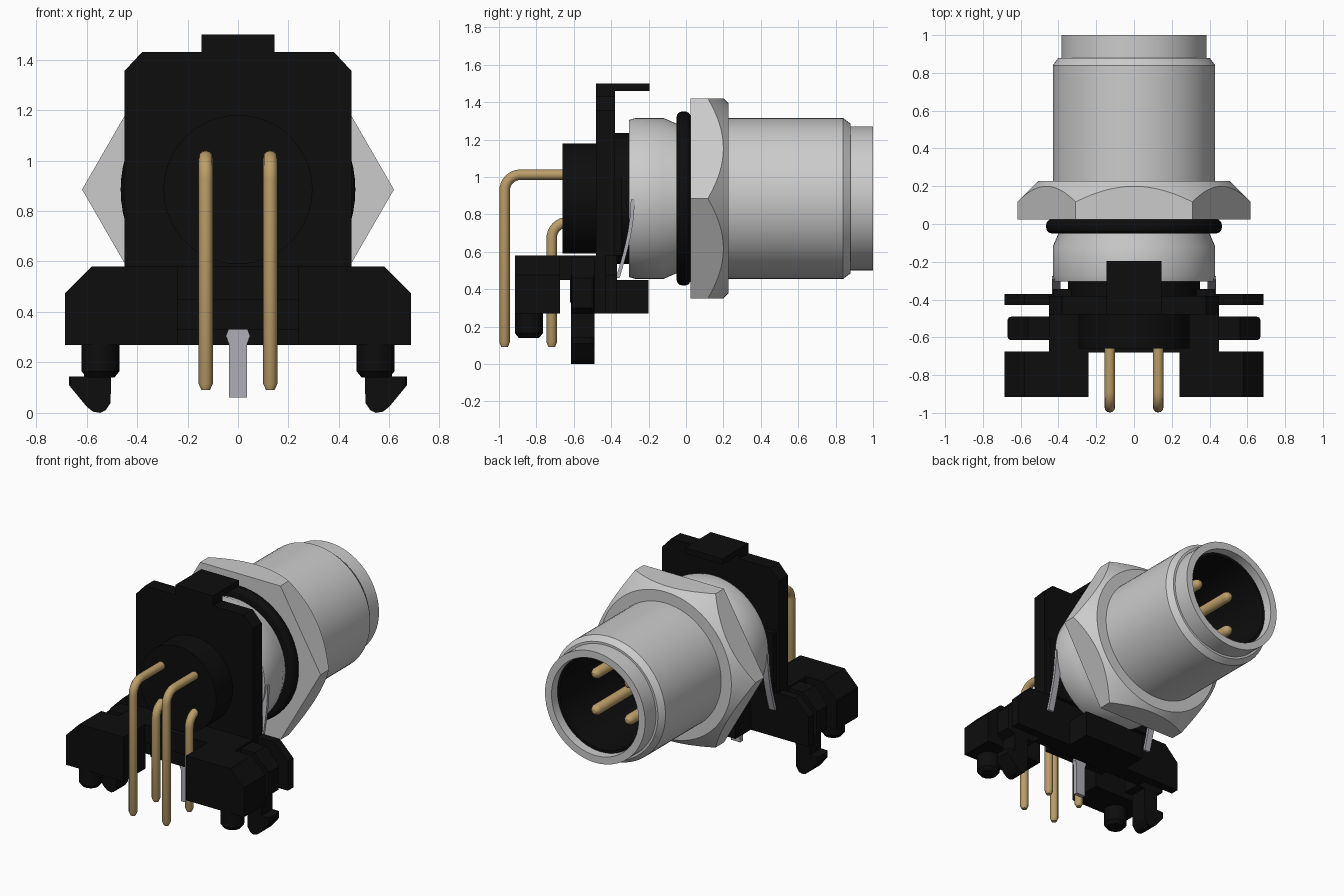
import bpy, bmesh, math
from mathutils import Vector, Matrix

if "Cube" in bpy.data.objects:
    bpy.data.objects.remove(bpy.data.objects["Cube"])

AXIS_Z = 0.885  # height of the connector axis


def material(name, rgb):
    m = bpy.data.materials.new(name)
    m.diffuse_color = (*rgb, 1)
    m.use_nodes = True
    m.node_tree.nodes["Principled BSDF"].inputs["Base Color"].default_value = m.diffuse_color
    return m


BLACK = material("black plastic", (0.004, 0.004, 0.004))
METAL = material("nickel metal", (0.6, 0.6, 0.6))
STEEL = material("grey steel", (0.42, 0.42, 0.46))
GOLD = material("gold contact", (0.50, 0.34, 0.14))


def finish(name, bm, mat, smooth=None):
    bmesh.ops.recalc_face_normals(bm, faces=bm.faces)
    me = bpy.data.meshes.new(name)
    bm.to_mesh(me)
    bm.free()
    ob = bpy.data.objects.new(name, me)
    bpy.context.collection.objects.link(ob)
    me.materials.append(mat)
    if smooth:
        select(ob)
        bpy.ops.object.shade_smooth_by_angle(angle=math.radians(smooth))
    return ob


def select(ob):
    bpy.ops.object.select_all(action='DESELECT')
    ob.select_set(True)
    bpy.context.view_layer.objects.active = ob


def lathe(name, profile, mat, cx=0, cz=AXIS_Z, n=64, closed=True):
    """Revolve (y, r) points about an axis along y."""
    bm = bmesh.new()
    vs = [bm.verts.new((cx, y, cz + r)) for y, r in profile]
    count = len(vs) if closed else len(vs) - 1
    es = [bm.edges.new((vs[i], vs[(i + 1) % len(vs)])) for i in range(count)]
    bmesh.ops.spin(bm, geom=vs + es, cent=(cx, 0, cz), axis=(0, 1, 0),
                   angle=math.tau, steps=n)
    bmesh.ops.remove_doubles(bm, verts=bm.verts, dist=1e-5)
    return finish(name, bm, mat, 28)


def prism(name, pts, y0, y1, mat=BLACK, side=1):
    """Extrude an (x, z) outline from y0 to y1."""
    bm = bmesh.new()
    f = bm.faces.new([bm.verts.new((side * x, y0, z)) for x, z in pts])
    r = bmesh.ops.extrude_face_region(bm, geom=[f])
    bmesh.ops.translate(bm, vec=(0, y1 - y0, 0),
                        verts=[v for v in r["geom"] if isinstance(v, bmesh.types.BMVert)])
    return finish(name, bm, mat)


def box(name, x0, x1, y0, y1, z0, z1, mat=BLACK, side=1):
    return prism(name, [(x0, z0), (x1, z0), (x1, z1), (x0, z1)], y0, y1, mat, side)


# Threaded shell: front barrel and rear collar
lathe("shell", [(-0.305, 0.33), (-0.305, 0.42), (-0.27, 0.43), (-0.12, 0.43),
                (-0.05, 0.40), (0.03, 0.40), (0.03, 0.43), (0.84, 0.43), (0.88, 0.40),
                (0.88, 0.385), (1.0, 0.385), (1.0, 0.335), (0.93, 0.335), (0.93, 0.33)], METAL)

# Hex nut, chamfered by intersection with a cone
hexagon = [(0.618 * math.cos(i * math.pi / 3), AXIS_Z + 0.618 * math.sin(i * math.pi / 3))
           for i in range(6)]
nut = prism("hex_nut", hexagon, 0.025, 0.227, METAL)
cone = lathe("nut_cutter", [(0, 0), (0, 0.72), (0.015, 0.72), (0.3, 0.435), (0.3, 0)],
             METAL, n=96, closed=False)
cone.hide_render = True
mod = nut.modifiers.new("chamfer", 'BOOLEAN')
mod.operation, mod.object, mod.solver = 'INTERSECT', cone, 'EXACT'
select(nut)
bpy.ops.object.modifier_apply(modifier="chamfer")
bpy.data.objects.remove(cone)
bpy.ops.object.shade_smooth_by_angle(angle=math.radians(20))

# Seal ring with rounded edges
ring = [(-0.05, 0.39), (-0.05, 0.435)]
ring += [(-0.02 - 0.03 * math.cos(a), 0.435 + 0.03 * math.sin(a))
         for a in (math.pi / 8 * k for k in range(1, 5))]
ring += [(-0.005 + 0.03 * math.sin(a), 0.435 + 0.03 * math.cos(a))
         for a in (math.pi / 8 * k for k in range(5))]
lathe("seal_ring", ring + [(0.025, 0.39)], BLACK)

# Insulator: rear drum, collar disc and open front cup
lathe("insulator", [(-0.66, 0), (-0.66, 0.295), (-0.45, 0.295), (-0.45, 0.35),
                    (-0.30, 0.35), (-0.30, 0.332), (0.94, 0.332), (0.94, 0.315),
                    (0.30, 0.315), (0.30, 0)], BLACK, closed=False)

# Upright back plate with top hook
prism("back_plate", [(-0.45, 0.45), (0.45, 0.45), (0.45, 1.355), (0.38, 1.43),
                     (-0.38, 1.43), (-0.45, 1.355)], -0.48, -0.38)
box("hook_stem", -0.145, 0.145, -0.48, -0.38, 1.42, 1.5)
box("hook_lip", -0.145, 0.145, -0.38, -0.195, 1.46, 1.5)
box("collar_support", -0.43, 0.43, -0.38, -0.345, 0.58, 1.0)

# Base body
box("base_bridge", -0.45, 0.45, -0.68, -0.37, 0.45, 0.58)
box("base_web", -0.45, 0.45, -0.49, -0.37, 0.27, 0.45)
box("base_core", -0.24, 0.24, -0.62, -0.49, 0.33, 0.45)
box("base_rear_ledge", -0.24, 0.24, -0.37, -0.2, 0.27, 0.45)

wing = [(0.24, 0.27), (0.685, 0.27), (0.685, 0.475), (0.58, 0.58), (0.24, 0.58)]
latch = [(0.44, 0.27), (0.50, 0.27), (0.505, 0.04), (0.525, 0.01), (0.545, 0.0),
         (0.575, 0.005), (0.60, 0.025), (0.67, 0.11), (0.67, 0.145), (0.61, 0.145),
         (0.61, 0.27), (0.665, 0.30), (0.665, 0.46), (0.56, 0.57), (0.44, 0.57)]
for side, tag in ((1, "right"), (-1, "left")):
    prism("foot_block_" + tag, wing, -0.915, -0.675, side=side)
    prism("side_wing_" + tag, wing, -0.43, -0.37, side=side)
    # Snap latch, its upright outer edges softened
    lt = prism("snap_latch_" + tag, latch, -0.615, -0.49, side=side)
    bm = bmesh.new()
    bm.from_mesh(lt.data)
    outer = [e for e in bm.edges if all(abs(v.co.x) > 0.66 for v in e.verts)
             and abs(e.verts[0].co.y - e.verts[1].co.y) < 0.01]
    bmesh.ops.bevel(bm, geom=outer, offset=0.02, segments=2, affect='EDGES', profile=0.5)
    bm.to_mesh(lt.data)
    bm.free()
    # Round locating post with chamfered end
    bm = bmesh.new()
    for r1, r2, z0, z1 in ((0.075, 0.075, 0.165, 0.28), (0.055, 0.075, 0.14, 0.165)):
        bmesh.ops.create_cone(bm, cap_ends=True, segments=32, radius1=r1, radius2=r2,
                              depth=z1 - z0,
                              matrix=Matrix.Translation((side * 0.545, -0.84, (z0 + z1) / 2)))
    finish("locating_post_" + tag, bm, BLACK, 30)

    # Curved spring arm of the shield contact
    bm = bmesh.new()
    rows = []
    for k in range(9):
        t = k / 8
        y, z = -0.375 + 0.08 * math.sin(t * math.pi / 2), 0.46 + 0.42 * t
        rows.append([bm.verts.new((side * x, y + dy, z))
                     for x, dy in ((0.39, 0), (0.435, 0), (0.435, 0.02), (0.39, 0.02))])
    for a, b in zip(rows, rows[1:]):
        for i in range(4):
            bm.faces.new((a[i], a[(i + 1) % 4], b[(i + 1) % 4], b[i]))
    bm.faces.new(rows[0])
    bm.faces.new(rows[-1])
    finish("shield_spring_" + tag, bm, STEEL)

# Shield solder tail
prism("shield_tail", [(-0.035, 0.06), (0.035, 0.06), (0.035, 0.27), (0.048, 0.305),
                      (0.035, 0.34), (-0.035, 0.34), (-0.048, 0.305), (-0.035, 0.27)],
      -0.575, -0.545, STEEL)


def bent_pin(name, x, z, y):
    """Solder pin: horizontal, rounded bend, then down to a tapered tip."""
    r = 0.085
    pts = [(x, -0.55, z)]
    pts += [(x, y + r - r * math.sin(a), z - r + r * math.cos(a))
            for a in (math.pi / 16 * k for k in range(9))]
    pts += [(x, y, 0.115), (x, y, 0.09)]
    cu = bpy.data.curves.new(name, 'CURVE')
    cu.dimensions = '3D'
    cu.bevel_depth, cu.bevel_resolution, cu.use_fill_caps = 0.028, 4, True
    sp = cu.splines.new('POLY')
    sp.points.add(len(pts) - 1)
    for p, co in zip(sp.points, pts):
        p.co = (*co, 1)
    sp.points[-1].radius = 0.6
    ob = bpy.data.objects.new(name, cu)
    bpy.context.collection.objects.link(ob)
    cu.materials.append(GOLD)
    select(ob)
    bpy.ops.object.convert(target='MESH')
    bpy.ops.object.shade_smooth_by_angle(angle=math.radians(35))


# Contacts: mating pins in the cup and bent solder pins at the front
for x, tag in ((0.128, "right"), (-0.128, "left")):
    for z, y, level in ((1.012, -0.97, "upper"), (0.758, -0.718, "lower")):
        lathe(f"mating_pin_{level}_{tag}", [(0.25, 0), (0.25, 0.036), (0.80, 0.036),
              (0.82, 0.028), (0.832, 0.015), (0.835, 0)], GOLD, x, z, 20, False)
        bent_pin(f"solder_pin_{level}_{tag}", x, z, y)
